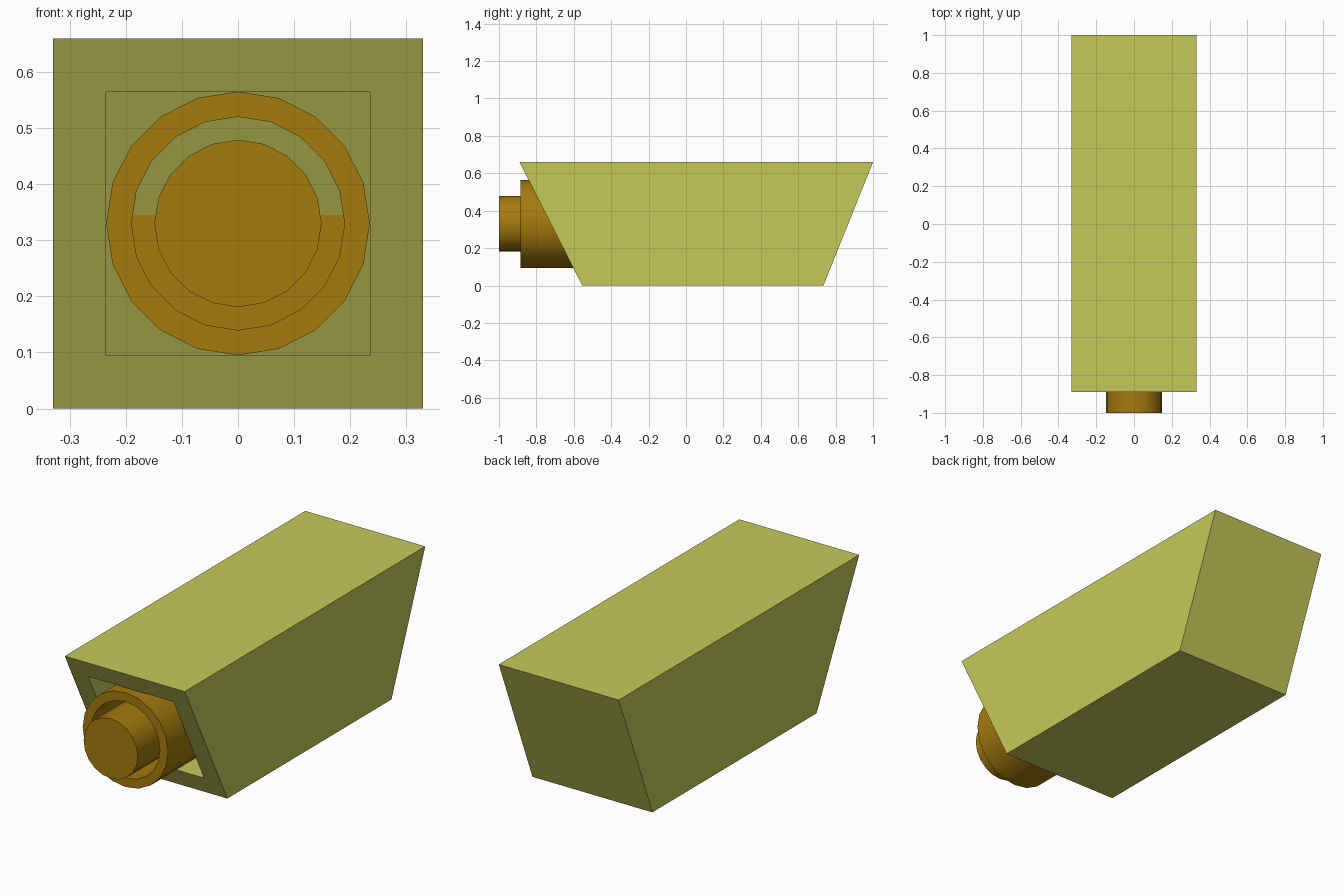
import bpy, bmesh, math

if "Cube" in bpy.data.objects:
    bpy.data.objects.remove(bpy.data.objects["Cube"])

HALF = 0.33        # half width, half height and centre height of the housing
OPENING = 0.235    # half size of the square opening, radius of the barrel
DEPTH = 0.3        # depth of the recess behind the opening
SIDES = 20


def material(name, colour):
    mat = bpy.data.materials.new(name)
    mat.use_nodes = True
    mat.diffuse_color = colour
    mat.node_tree.nodes["Principled BSDF"].inputs["Base Color"].default_value = colour
    return mat


def loft(name, rings, mat):
    """Join rings of points in order and close both ends."""
    bm = bmesh.new()
    loops = [[bm.verts.new(p) for p in ring] for ring in rings]
    for a, b in zip(loops, loops[1:]):
        for i in range(len(a)):
            j = (i + 1) % len(a)
            bm.faces.new((a[i], a[j], b[j], b[i]))
    bm.faces.new(loops[0])
    bm.faces.new(loops[-1])
    bmesh.ops.recalc_face_normals(bm, faces=bm.faces)
    mesh = bpy.data.meshes.new(name)
    bm.to_mesh(mesh)
    bm.free()
    mesh.materials.append(mat)
    obj = bpy.data.objects.new(name, mesh)
    bpy.context.collection.objects.link(obj)
    return obj


def square(half, y_low, y_high, push=0):
    """Square ring on a slanted plane, given its y at the bottom and top of the housing."""
    ring = []
    for sx, sz in ((-1, -1), (1, -1), (1, 1), (-1, 1)):
        z = HALF + sz * half
        y = y_low + (y_high - y_low) * z / (2 * HALF) + push
        ring.append((sx * half, y, z))
    return ring


def circle(radius, y):
    angles = [2 * math.pi * i / SIDES for i in range(SIDES)]
    return [(radius * math.sin(a), y, HALF + radius * math.cos(a)) for a in angles]


olive = material("olive yellow", (0.565, 0.584, 0.102, 1))
amber = material("dark amber", (0.376, 0.198, 0.0044, 1))

# Housing with slanted ends and a square recess in the front
FRONT = (-0.555, -0.89)
loft("housing", [
    square(HALF, 0.735, 1.0),
    square(HALF, *FRONT),
    square(OPENING, *FRONT),
    square(OPENING, *FRONT, push=DEPTH),
], olive)

# Lens barrel: outer tube, ring groove and protruding core
groove = DEPTH - 0.73
profile = [(OPENING, -0.25), (OPENING, -0.885), (0.19, -0.885),
           (0.19, groove), (0.149, groove), (0.149, -1.0)]
barrel = loft("lens_barrel", [circle(r, y) for r, y in profile], amber)

bpy.ops.object.select_all(action="DESELECT")
barrel.select_set(True)
bpy.context.view_layer.objects.active = barrel
bpy.ops.object.shade_smooth_by_angle(angle=math.radians(30))
